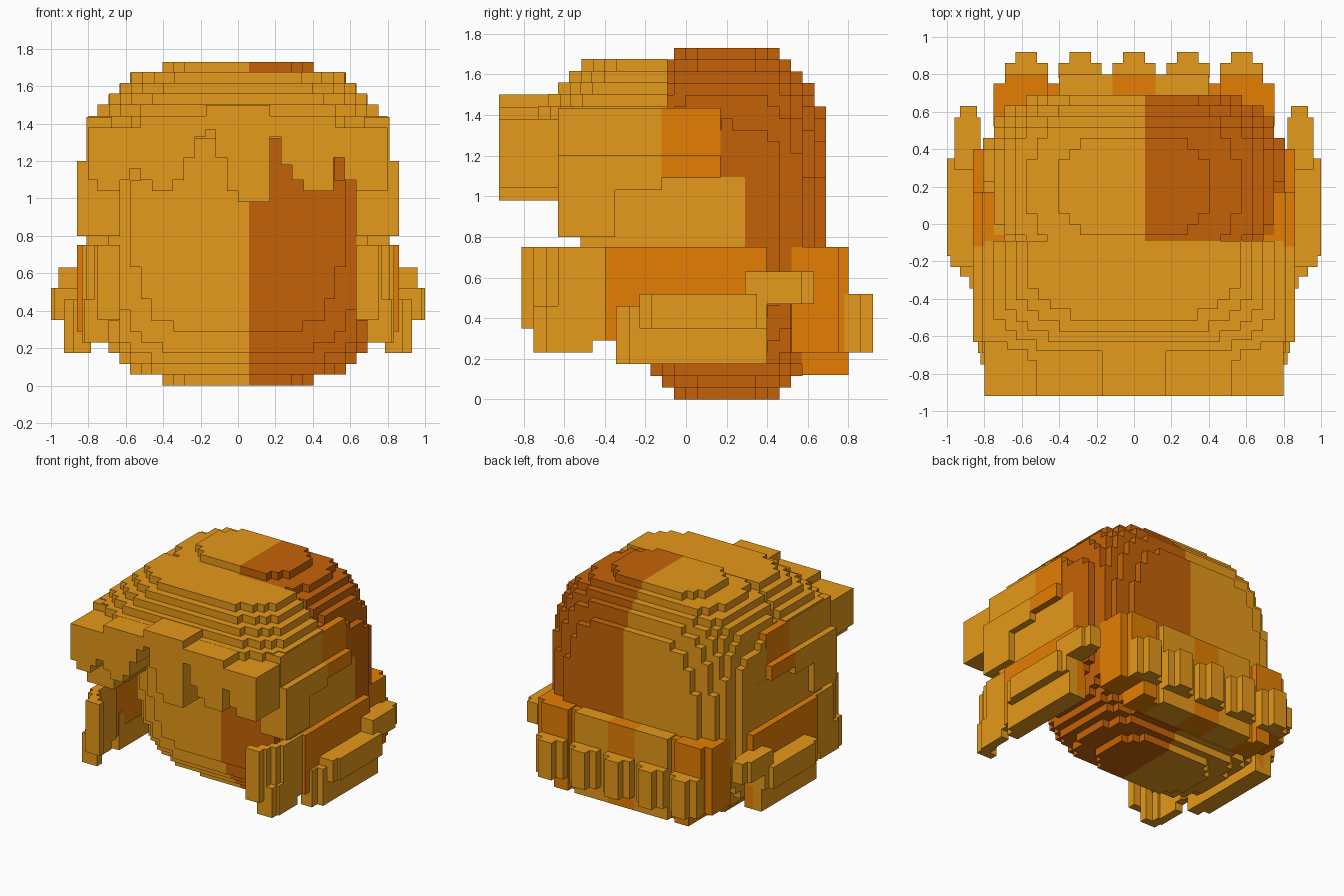
import bpy, bmesh

S = 1.73 / 30  # block size


def mat(name, rgb):
    m = bpy.data.materials.new(name)
    m.diffuse_color = (*rgb, 1)
    return m


GOLD, ORANGE, BROWN = 0, 1, 2
MATS = [mat("gold", (0.79, 0.32, 0.010)),
        mat("orange", (0.78, 0.21, 0.001)),
        mat("burnt_orange", (0.56, 0.124, 0.002))]


def finish(bm, name):
    me = bpy.data.meshes.new(name)
    bm.to_mesh(me)
    bm.free()
    for m in MATS:
        me.materials.append(m)
    ob = bpy.data.objects.new(name, me)
    bpy.context.collection.objects.link(ob)
    return ob


def boxes(name, items, mirror=False):
    """Each item: x0, x1, y0, y1, z0, z1, colour."""
    bm = bmesh.new()
    for x0, x1, y0, y1, z0, z1, col in items:
        for sx in ((1, -1) if mirror else (1,)):
            g = bmesh.ops.create_cube(bm, size=1)
            for v in g["verts"]:
                v.co = (sx * (x0 + x1) / 2 + v.co.x * (x1 - x0),
                        (y0 + y1) / 2 + v.co.y * (y1 - y0),
                        (z0 + z1) / 2 + v.co.z * (z1 - z0))
            for f in {f for v in g["verts"] for f in v.link_faces}:
                f.material_index = col
    return finish(bm, name)


# Head: blocky rounded ball, split in two colours left and right
def inside(i, j, k):
    x, y, z = (i + 0.5) / 14.2, min(abs(j) / 8.68, 0.905 if abs(j) == 8 else 9), (k + 0.5) / 15
    return abs(x) ** 3.3 + y ** 3.3 + abs(z) ** 3.3 <= 1


def head_colour(c):
    if c.x < S:
        return GOLD
    if c.x > 0.62 and c.y < 0.29 and 0.75 < c.z < 1.1:
        return GOLD
    if c.z > 1.45 and c.y < -0.09:
        return GOLD
    return BROWN


bm = bmesh.new()
cells = {(i, j, k) for i in range(-15, 15) for j in range(-9, 10)
         for k in range(-15, 15) if inside(i, j, k)}
verts = {}


def vert(p):
    if p not in verts:
        verts[p] = bm.verts.new((p[0] * S, (p[1] - 0.5) * S + 0.2, (p[2] + 15) * S))
    return verts[p]


for c in cells:
    for axis in range(3):
        for d in (0, 1):
            n = list(c)
            n[axis] += 1 if d else -1
            if tuple(n) in cells:
                continue
            quad = []
            for u, w in ((0, 0), (1, 0), (1, 1), (0, 1)):
                p = list(c)
                p[axis] += d
                p[(axis + 1) % 3] += u
                p[(axis + 2) % 3] += w
                quad.append(vert(tuple(p)))
            f = bm.faces.new(quad if d else quad[::-1])
            f.material_index = head_colour(f.calc_center_median())
finish(bm, "head")

# Hair cap: stepped layers with cut corners over the front of the head
cap = [(-0.80, 0.80, -0.64, -0.06, 1.32, 1.38, GOLD)]
for z, hx, y0 in ((1.38, 0.80, -0.73), (1.442, 0.75, -0.68), (1.50, 0.69, -0.63),
                  (1.557, 0.63, -0.575), (1.614, 0.57, -0.515)):
    for cut, dy in ((0, 0.17), (0.06, 0.11), (0.12, 0.06), (0.23, 0)):
        cap.append((-hx + cut, hx - cut, y0 + dy, -0.09, z, z + 0.061, GOLD))
boxes("hair_cap", cap)

# Fringe: columns with a ragged lower edge and a stepped top
fringe = []
edge = ((-0.80, 1.10), (-0.75, 1.04), (-0.63, 1.10), (-0.58, 1.16), (-0.52, 1.10),
        (-0.46, 1.04), (-0.35, 1.10), (-0.29, 1.22), (-0.23, 1.33), (-0.17, 1.37),
        (-0.12, 1.22), (-0.06, 1.04), (0.0, 0.98), (0.17, 1.33), (0.23, 1.18),
        (0.29, 1.10), (0.35, 1.04), (0.51, 1.22), (0.57, 1.10), (0.63, 1.04), (0.80, 0))
for (xa, z), (xb, _) in zip(edge, edge[1:]):
    fringe.append((xa, xb, -0.92, -0.63, z, 1.38, GOLD))
fringe.append((-0.52, 0.52, -0.92, -0.63, 1.38, 1.44, GOLD))
fringe.append((-0.17, 0.17, -0.92, -0.63, 1.44, 1.50, GOLD))
boxes("fringe", fringe)

# Side hair: inner wall and raised outer lock, orange toward the back
boxes("side_hair", [
    (0.63, 0.81, -0.63, -0.12, 0.80, 1.435, GOLD),
    (0.69, 0.81, -0.52, -0.12, 0.75, 0.80, GOLD),
    (0.69, 0.81, -0.12, 0.17, 1.09, 1.435, ORANGE),
    (0.74, 0.808, -0.12, 0.29, 0.75, 1.09, GOLD),
    (0.80, 0.86, -0.63, -0.35, 0.80, 1.20, GOLD),
    (0.80, 0.86, -0.35, -0.12, 1.03, 1.20, GOLD),
    (0.80, 0.86, -0.12, 0.17, 1.09, 1.20, ORANGE)], mirror=True)

# Cheek guards: thin shells curving in toward the front, wider at the foot
boxes("cheek_guard", [
    (0.63, 0.75, -0.81, -0.75, 0.35, 0.75, GOLD),
    (0.69, 0.77, -0.75, -0.69, 0.46, 0.75, GOLD),
    (0.69, 0.82, -0.75, -0.69, 0.23, 0.46, GOLD),
    (0.74, 0.81, -0.69, -0.63, 0.46, 0.75, GOLD),
    (0.75, 0.835, -0.69, -0.63, 0.23, 0.46, GOLD),
    (0.77, 0.835, -0.63, -0.46, 0.23, 0.75, GOLD),
    (0.77, 0.835, -0.46, -0.40, 0.29, 0.75, GOLD)], mirror=True)

# Side panels with the thick roll running along them
boxes("side_panel", [(0.79, 0.86, -0.40, -0.34, 0.29, 0.75, ORANGE),
                     (0.79, 0.86, -0.34, 0.40, 0.18, 0.75, ORANGE)], mirror=True)
boxes("side_roll", [
    (0.785, 0.93, -0.28, 0.40, 0.175, 0.35, GOLD),
    (0.785, 0.88, -0.345, -0.28, 0.175, 0.46, GOLD),
    (0.80, 0.93, -0.28, -0.23, 0.35, 0.46, GOLD),
    (0.82, 0.98, -0.23, -0.17, 0.35, 0.52, GOLD),
    (0.82, 1.00, -0.17, 0.35, 0.35, 0.52, GOLD),
    (0.82, 0.96, 0.35, 0.40, 0.35, 0.52, GOLD),
    (0.82, 0.96, 0.29, 0.57, 0.47, 0.63, GOLD),
    (0.84, 0.93, 0.57, 0.63, 0.47, 0.63, GOLD)], mirror=True)

# Back band: alternating panels, each with a stepped tooth
boxes("back_band_side", [
    (0.46, 0.58, 0.57, 0.80, 0.12, 0.75, ORANGE),
    (0.58, 0.69, 0.52, 0.80, 0.23, 0.75, ORANGE),
    (0.69, 0.75, 0.52, 0.75, 0.23, 0.75, ORANGE),
    (0.40, 0.46, 0.57, 0.75, 0.12, 0.74, ORANGE),
    (0.115, 0.40, 0.57, 0.80, 0.12, 0.75, GOLD)], mirror=True)
boxes("back_band_centre", [(-0.115, 0.115, 0.57, 0.80, 0.12, 0.75, ORANGE)])
teeth = []
for n in range(-2, 3):
    x = n * 0.288
    teeth += [(x - 0.115, x + 0.115, 0.78, 0.86, 0.23, 0.52, GOLD),
              (x - 0.058, x + 0.058, 0.86, 0.92, 0.23, 0.52, GOLD)]
boxes("back_teeth", teeth)
